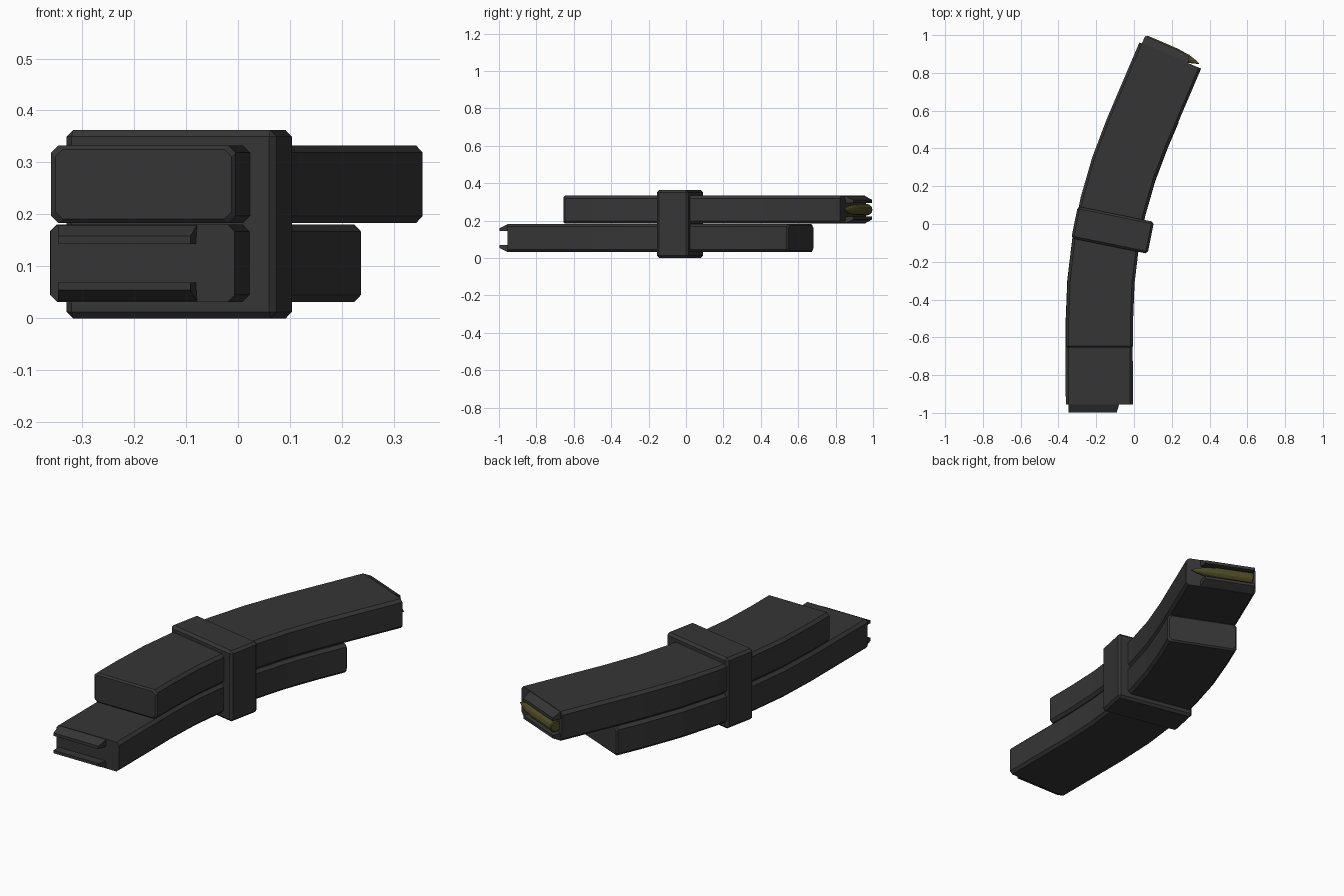
import bpy, bmesh, math
from mathutils import Vector, Matrix

if "Cube" in bpy.data.objects:
    bpy.data.objects.remove(bpy.data.objects["Cube"])


def material(name, col):
    m = bpy.data.materials.new(name)
    m.diffuse_color = (*col, 1)
    m.use_nodes = True
    m.node_tree.nodes["Principled BSDF"].inputs["Base Color"].default_value = m.diffuse_color
    return m


DARK = material("dark grey steel", (0.036, 0.036, 0.036))
OLIVE = material("olive brass", (0.075, 0.072, 0.018))

BEND = math.radians(23)
W, H, C = 0.355, 0.15, 0.014          # magazine width, thickness, chamfer
X0, Y0, R = -0.182, -0.50, 2.52       # curve start and radius
FEED = Vector((0.192, 0.892, 0))      # centre of the feed end
n = Vector((math.sin(BEND / 2), math.cos(BEND / 2), 0))
# reflection that turns the upper magazine into the lower one
FLIP = Matrix.Translation(n * -0.06) @ Matrix.Scale(-1, 4, n)
UP, LOW = Matrix.Translation((0, 0, 0.258)), Matrix.Translation((0, 0, 0.106)) @ FLIP
# frame of the feed end: x across, y outwards
FEED_FRAME = Matrix.Translation(FEED) @ Matrix.Rotation(-BEND, 4, 'Z')


def finish(name, bm, mat, matrix):
    bm.transform(matrix)
    bmesh.ops.recalc_face_normals(bm, faces=bm.faces)
    me = bpy.data.meshes.new(name)
    bm.to_mesh(me)
    bm.free()
    me.materials.append(mat)
    ob = bpy.data.objects.new(name, me)
    bpy.context.collection.objects.link(ob)
    return ob


def loft(rings):
    bm = bmesh.new()
    vs = [[bm.verts.new(p) for p in r] for r in rings]
    k = len(vs[0])
    for a, b in zip(vs, vs[1:]):
        for i in range(k):
            bm.faces.new((a[i], a[(i + 1) % k], b[(i + 1) % k], b[i]))
    bm.faces.new(vs[0])
    bm.faces.new(vs[-1])
    return bm


def section(pos, ang, inset=0):
    a, h = W / 2 - inset, H / 2 - inset
    pts = [(a, -h + C), (a, h - C), (a - C, h), (-a + C, h),
           (-a, h - C), (-a, -h + C), (-a + C, -h), (a - C, -h)]
    d = Vector((math.cos(ang), -math.sin(ang), 0))
    return [pos + d * u + Vector((0, 0, z)) for u, z in pts]


def magazine(name, matrix):
    # chamfered base, straight stub, curved middle, straight feed end
    rings = [section(Vector((X0, -0.655, 0)), 0, 0.008),
             section(Vector((X0, -0.647, 0)), 0)]
    for i in range(6):
        t = BEND * i / 5
        rings.append(section(Vector((X0 + R * (1 - math.cos(t)), Y0 + R * math.sin(t), 0)), t))
    rings.append(section(FEED, BEND))
    finish(name + "_magazine", loft(rings), DARK, matrix)
    # pair of feed lips
    for s, side in ((1, "top"), (-1, "bottom")):
        prof = [(-0.01, 0.073), (0.002, 0.073), (0.043, 0.052), (0.043, 0.037), (-0.01, 0.037)]
        ends = [[(-0.163, v, s * z) for v, z in prof],
                [(0.105 - max(v, 0) * 0.3, v, s * z) for v, z in prof]]
        finish(f"{name}_{side}_feed_lip", loft(ends), DARK, matrix @ FEED_FRAME)


magazine("upper", UP)
magazine("lower", LOW)

# cartridge lying in the upper feed lips
prof = [(-0.155, 0.026), (-0.150, 0.030), (0.03, 0.029), (0.045, 0.026),
        (0.085, 0.023), (0.125, 0.013), (0.157, 0.002)]
rings = [[(u, 0.02 + r * math.cos(k * math.pi / 6), r * math.sin(k * math.pi / 6))
          for k in range(12)] for u, r in prof]
finish("cartridge", loft(rings), OLIVE, UP @ FEED_FRAME)

# clamp joining the two magazines
bm = bmesh.new()
bmesh.ops.create_cube(bm, size=1, matrix=Matrix.Diagonal((0.412, 0.172, 0.362, 1)))
bmesh.ops.bevel(bm, geom=bm.edges[:], offset=0.012, segments=1, affect='EDGES')
finish("clamp", bm, DARK,
       Matrix.Translation((-0.113, -0.032, 0.181)) @ Matrix.Rotation(-BEND / 2, 4, 'Z'))
